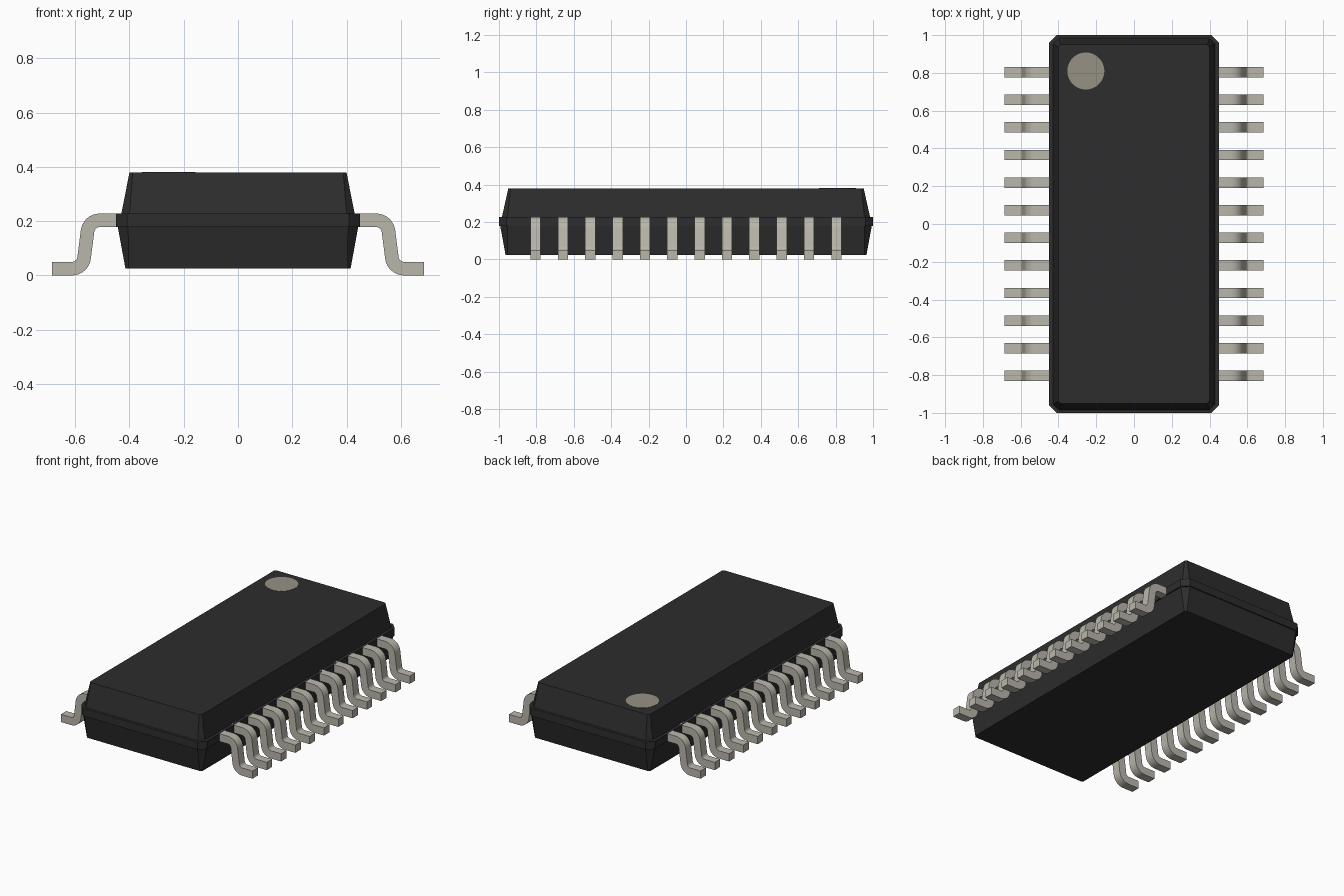
import bpy, bmesh, math

cube = bpy.data.objects.get("Cube")
if cube:
    bpy.data.objects.remove(cube, do_unlink=True)


def material(name, rgb, roughness):
    m = bpy.data.materials.new(name)
    m.diffuse_color = (*rgb, 1)
    m.use_nodes = True
    node = m.node_tree.nodes["Principled BSDF"]
    node.inputs["Base Color"].default_value = (*rgb, 1)
    node.inputs["Roughness"].default_value = roughness
    return m


BLACK = material("black plastic", (0.026, 0.026, 0.026), 0.6)
METAL = material("tinned metal", (0.49, 0.47, 0.41), 0.4)
MARK = material("marker beige", (0.31, 0.285, 0.23), 0.6)


def make_object(name, bm, mat):
    bmesh.ops.recalc_face_normals(bm, faces=bm.faces)
    me = bpy.data.meshes.new(name)
    bm.to_mesh(me)
    bm.free()
    me.materials.append(mat)
    ob = bpy.data.objects.new(name, me)
    bpy.context.collection.objects.link(ob)
    return ob


# Package body: chamfered rectangles stacked as rings (z, half x, half y, chamfer)
RINGS = [(0.025, 0.415, 0.965, 0.012), (0.178, 0.443, 0.993, 0.038),
         (0.178, 0.45, 1.0, 0.04), (0.228, 0.45, 1.0, 0.04),
         (0.228, 0.43, 0.984, 0.03), (0.38, 0.40, 0.95, 0.012)]
bm = bmesh.new()
loops = []
for z, hx, hy, c in RINGS:
    pts = [(hx, hy - c), (hx - c, hy), (c - hx, hy), (-hx, hy - c),
           (-hx, c - hy), (c - hx, -hy), (hx - c, -hy), (hx, c - hy)]
    loops.append([bm.verts.new((x, y, z)) for x, y in pts])
for a, b in zip(loops, loops[1:]):
    for i in range(8):
        j = (i + 1) % 8
        bm.faces.new((a[i], a[j], b[j], b[i]))
bm.faces.new(loops[0])
bm.faces.new(loops[-1])
make_object("package_body", bm, BLACK)

# Pin one marker: thin disc on the top face
bm = bmesh.new()
bmesh.ops.create_cone(bm, cap_ends=True, segments=48, radius1=0.098,
                      radius2=0.098, depth=0.003)
marker = make_object("pin_one_marker", bm, MARK)
marker.location = (-0.255, 0.81, 0.38)


# Gull-wing lead: two opposed bends joined by a slightly sloped leg
THICK, WIDTH, BEND, STEPS = 0.05, 0.055, 0.045, 8


def lead_side(offset):
    """Edge of the lead profile, offset outward from its centre line."""
    pts = [(0.42, 0.203 + offset)]
    for i in range(STEPS + 1):
        a = math.radians(90 - 83 * i / STEPS)
        r = BEND + offset
        pts.append((0.510 + r * math.cos(a), 0.158 + r * math.sin(a)))
    for i in range(STEPS + 1):
        a = math.radians(187 + 83 * i / STEPS)
        r = BEND - offset
        pts.append((0.612 + r * math.cos(a), 0.070 + r * math.sin(a)))
    pts.append((0.686, 0.025 + offset))
    return pts


def add_lead(bm, side, y):
    strips = []
    for dy in (-WIDTH / 2, WIDTH / 2):
        for off in (THICK / 2, -THICK / 2):
            strips.append([bm.verts.new((side * x, y + dy, max(z, 0)))
                           for x, z in lead_side(off)])
    ring = [strips[0], strips[1], strips[3], strips[2]]
    for k in range(4):
        p, q = ring[k], ring[(k + 1) % 4]
        for i in range(len(p) - 1):
            bm.faces.new((p[i], p[i + 1], q[i + 1], q[i]))
    for end in (0, -1):
        bm.faces.new([s[end] for s in ring])


# Twelve leads along each long side
for side, name in ((1, "left_leads"), (-1, "right_leads")):
    bm = bmesh.new()
    for i in range(12):
        add_lead(bm, side, (i - 5.5) * 0.1462)
    ob = make_object(name, bm, METAL)
    bpy.ops.object.select_all(action="DESELECT")
    ob.select_set(True)
    bpy.context.view_layer.objects.active = ob
    bpy.ops.object.shade_smooth_by_angle(angle=math.radians(30))
